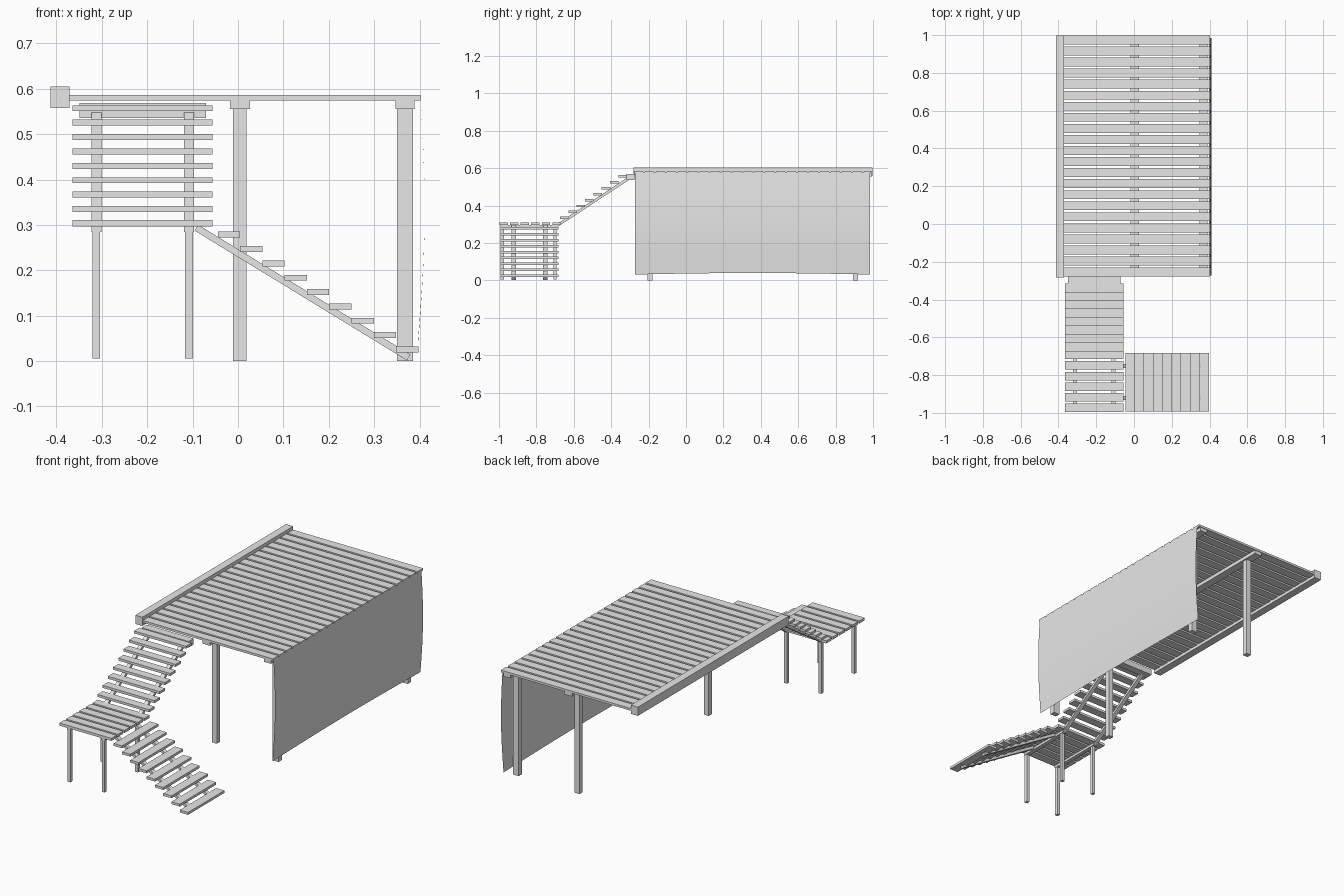
import bpy, bmesh, math
from mathutils import Matrix, Vector

if "Cube" in bpy.data.objects:
    bpy.data.objects.remove(bpy.data.objects["Cube"], do_unlink=True)

grey = bpy.data.materials.new("plain grey")
grey.use_nodes = True
GREY = (0.8, 0.8, 0.8, 1)
grey.diffuse_color = GREY
grey.node_tree.nodes["Principled BSDF"].inputs["Base Color"].default_value = GREY


def finish(name, bm):
    mesh = bpy.data.meshes.new(name)
    bm.to_mesh(mesh)
    bm.free()
    mesh.materials.append(grey)
    obj = bpy.data.objects.new(name, mesh)
    bpy.context.collection.objects.link(obj)
    return obj


def box(name, x, y, z):
    """Box from (low, high) ranges on each axis."""
    lows, highs = Vector((x[0], y[0], z[0])), Vector((x[1], y[1], z[1]))
    bm = bmesh.new()
    bmesh.ops.create_cube(bm, size=1, matrix=Matrix.Translation((lows + highs) / 2)
                          @ Matrix.Diagonal((*(highs - lows), 1)))
    return finish(name, bm)


def around(centre, size):
    return centre - size / 2, centre + size / 2


def stringer(name, start, end, width, depth):
    """Sloping bar between two points, kept upright across its width."""
    start, end = Vector(start), Vector(end)
    along = (end - start).normalized()
    side = along.cross(Vector((0, 0, 1))).normalized()
    up = side.cross(along)
    turn = Matrix((along, side, up)).transposed().to_4x4()
    bm = bmesh.new()
    bmesh.ops.create_cube(bm, size=1, matrix=Matrix.Translation((start + end) / 2) @ turn
                          @ Matrix.Diagonal(((end - start).length, width, depth, 1)))
    return finish(name, bm)


# Upper deck: slats, edge beam, joists and posts
DECK_Y = (-0.278, 0.998)
SLATS, SLAT_W = 22, 0.047
pitch = (DECK_Y[1] - DECK_Y[0] - SLAT_W) / (SLATS - 1)
for i in range(SLATS):
    y = DECK_Y[0] + i * pitch
    box(f"deck_slat_{i}", (-0.372, 0.402), (y, y + SLAT_W), (0.574, 0.586))
box("deck_edge_beam", (-0.413, -0.371), (-0.282, 0.998), (0.558, 0.605))

for label, x, joist_w, post_w in (("middle", 0.004, 0.044, 0.029), ("right_edge", 0.368, 0.042, 0.035)):
    box(f"{label}_joist", around(x, joist_w), (-0.275, 0.995), (0.555, 0.574))
    for end, y in (("front", -0.192), ("back", 0.906)):
        box(f"{label}_{end}_post", around(x, post_w), around(y, 0.028), (0, 0.556))

# Hanging side sheet, bowed outward
bm = bmesh.new()
COLS, ROWS = 24, 14
grid = []
for i in range(COLS + 1):
    u = i / COLS
    y = -0.273 + 1.257 * u
    bottom = 0.032 + 0.008 * math.sin(math.pi * u)
    column = []
    for j in range(ROWS + 1):
        v = j / ROWS
        x = 0.396 + 0.006 * v + 0.012 * math.sin(math.pi * v)
        column.append(bm.verts.new((x, y, bottom + (0.58 - bottom) * v)))
    grid.append(column)
for a, b in zip(grid, grid[1:]):
    for j in range(ROWS):
        face = bm.faces.new((a[j], b[j], b[j + 1], a[j + 1]))
        face.smooth = True
finish("side_sheet", bm)

# Lower landing: slats, bearers and legs
for i in range(6):
    y = -0.996 + i * 0.0562
    box(f"landing_slat_{i}", (-0.365, -0.056), (y, y + 0.045), (0.297, 0.311))
RAILS_X = (-0.312, -0.108)
for i, x in enumerate(RAILS_X):
    box(f"landing_bearer_{i}", around(x, 0.022), (-0.992, -0.685), (0.284, 0.297))
    for end, y in (("front", -0.982), ("back", -0.7)):
        box(f"landing_{end}_leg_{i}", around(x, 0.017), around(y, 0.017), (0.006, 0.29))

# Upper flight, climbing back to the deck
for i in range(8):
    y, z = -0.651 + i * 0.0446, 0.335 + i * 0.0317
    box(f"upper_tread_{i}", (-0.365, -0.056), around(y, 0.046), around(z, 0.013))
for i, x in enumerate(RAILS_X):
    stringer(f"upper_stringer_{i}", (x, -0.69, 0.293), (x, -0.295, 0.553), 0.022, 0.015)
box("upper_step_support", (-0.349, -0.071), (-0.317, -0.275), (0.536, 0.568))

# Lower flight, descending to the right
for i in range(9):
    x, z = -0.02 + i * 0.0491, 0.2785 - i * 0.0316
    box(f"lower_tread_{i}", around(x, 0.049), (-0.992, -0.683), around(z, 0.013))
for i, y in enumerate((-0.921, -0.752)):
    stringer(f"lower_stringer_{i}", (-0.092, y, 0.294), (0.376, y, 0.008), 0.023, 0.015)
